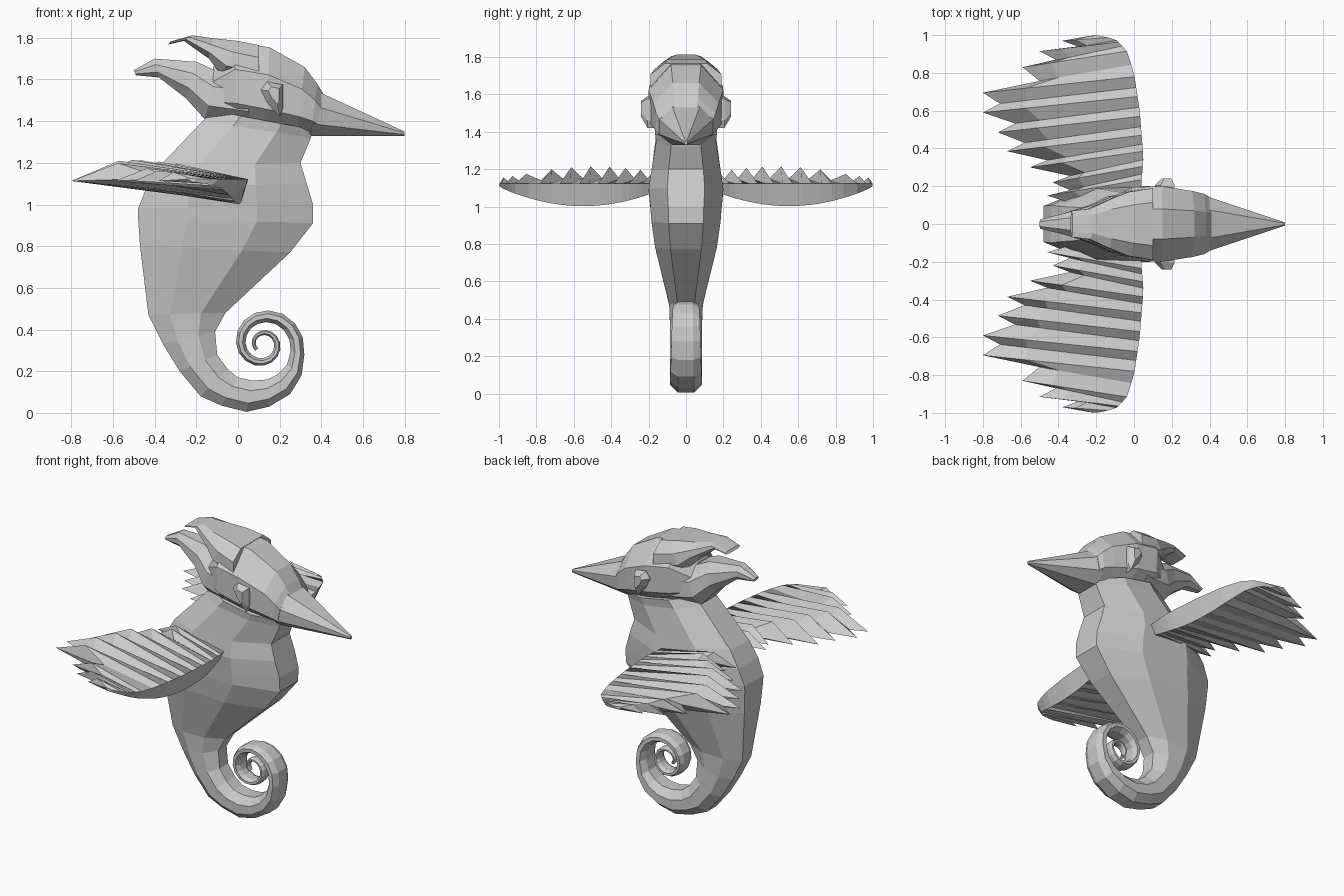
import bpy, bmesh, math
from mathutils import Vector

cube = bpy.data.objects.get("Cube")
if cube:
    bpy.data.objects.remove(cube, do_unlink=True)

grey = bpy.data.materials.new("plain_grey")
grey.use_nodes = True
COLOUR = (0.6, 0.6, 0.6, 1)
grey.diffuse_color = COLOUR
grey.node_tree.nodes["Principled BSDF"].inputs["Base Color"].default_value = COLOUR


def finish(name, bm, mirror=False):
    bmesh.ops.recalc_face_normals(bm, faces=bm.faces)
    mesh = bpy.data.meshes.new(name)
    bm.to_mesh(mesh)
    bm.free()
    mesh.materials.append(grey)
    obj = bpy.data.objects.new(name, mesh)
    bpy.context.collection.objects.link(obj)
    if mirror:
        mod = obj.modifiers.new("Mirror", 'MIRROR')
        mod.use_axis = (False, True, False)
        mod.use_mirror_merge = False
    return obj


def bridge(bm, rings):
    for a, b in zip(rings, rings[1:]):
        n = len(a)
        for i in range(n):
            j = (i + 1) % n
            bm.faces.new((a[i], a[j], b[j], b[i]))
    bm.faces.new(rings[0])
    bm.faces.new(rings[-1])


def loft(name, sections, flat=0.5):
    """Sections are (x, z) of one edge, (x, z) of the other, and half width."""
    bm = bmesh.new()
    half = [(0, flat), (0.28, 1), (0.68, 1), (1, flat)]
    outline = half + [(t, -w) for t, w in reversed(half)]
    rings = []
    for a, b, width in sections:
        a, b = Vector((a[0], 0, a[1])), Vector((b[0], 0, b[1]))
        rings.append([bm.verts.new(a.lerp(b, t) + Vector((0, w * width, 0)))
                      for t, w in outline])
    bridge(bm, rings)
    return finish(name, bm)


# Body from neck to tail, back edge then belly edge
body = [
    ((-0.12, 1.45), (0.36, 1.36), 0.165),
    ((-0.17, 1.40), (0.35, 1.32), 0.16),
    ((-0.38, 1.18), (0.30, 1.20), 0.185),
    ((-0.44, 1.08), (0.33, 1.10), 0.2),
    ((-0.48, 0.98), (0.36, 1.00), 0.19),
    ((-0.48, 0.94), (0.36, 0.91), 0.185),
    ((-0.47, 0.80), (0.25, 0.77), 0.165),
    ((-0.43, 0.47), (-0.06, 0.48), 0.09),
    ((-0.36, 0.33), (-0.11, 0.39), 0.085),
    ((-0.28, 0.20), (-0.10, 0.28), 0.085),
    ((-0.18, 0.08), (-0.05, 0.21), 0.085),
    ((-0.08, 0.035), (0.00, 0.17), 0.085),
    ((0.04, 0.005), (0.07, 0.155), 0.085),
    ((0.15, 0.03), (0.14, 0.16), 0.085),
    ((0.25, 0.09), (0.19, 0.185), 0.083),
    ((0.305, 0.18), (0.235, 0.23), 0.08),
]
# Curled tail tip
STEPS = 26
for i in range(STEPS):
    k = i / (STEPS - 1)
    angle = -0.25 + k * 10.4
    mid = 0.165 * math.exp(-0.14 * angle)
    thick = 0.009 + 0.025 * (1 - k) ** 1.5
    c, s = math.cos(angle), math.sin(angle)
    body.append(((0.12 + (mid + thick) * c, 0.33 + (mid + thick) * s),
                 (0.12 + (mid - thick) * c, 0.33 + (mid - thick) * s),
                 0.015 + 0.063 * (1 - k)))
loft("body_and_tail", body)

# Head, lower edge then upper edge
loft("head", [
    ((-0.14, 1.43), (-0.12, 1.66), 0.12),
    ((0.00, 1.37), (-0.02, 1.78), 0.195),
    ((0.14, 1.34), (0.15, 1.755), 0.2),
    ((0.28, 1.33), (0.32, 1.66), 0.175),
    ((0.35, 1.33), (0.38, 1.58), 0.16),
    ((0.37, 1.33), (0.41, 1.53), 0.145)], 0.4)
loft("beak", [
    ((0.34, 1.33), (0.40, 1.535), 0.148),
    ((0.80, 1.33), (0.80, 1.35), 0.008)], 0.5)

# Two swept-back crests
loft("upper_crest", [
    ((0.10, 1.58), (0.10, 1.765), 0.19),
    ((-0.08, 1.62), (0.00, 1.785), 0.17),
    ((-0.14, 1.70), (-0.12, 1.798), 0.13),
    ((-0.26, 1.785), (-0.22, 1.812), 0.08),
    ((-0.335, 1.768), (-0.325, 1.782), 0.07)], 0.6)
loft("lower_crest", [
    ((0.05, 1.38), (0.05, 1.62), 0.18),
    ((-0.16, 1.41), (-0.10, 1.64), 0.145),
    ((-0.25, 1.51), (-0.20, 1.685), 0.10),
    ((-0.38, 1.61), (-0.40, 1.70), 0.05),
    ((-0.49, 1.62), (-0.50, 1.645), 0.025)], 0.5)

# Faceted eyes on both cheeks
bm = bmesh.new()
lid = [(0.11, 1.55), (0.14, 1.59), (0.215, 1.575),
       (0.215, 1.46), (0.20, 1.42), (0.14, 1.49)]
centre = Vector((0.18, 0, 1.54))
eye_rings = []
for y, size in ((0.16, 1), (0.205, 1), (0.24, 0.5)):
    eye_rings.append([bm.verts.new(centre.lerp(Vector((x, 0, z)), size)
                                   + Vector((0, y, 0))) for x, z in lid])
bridge(bm, eye_rings)
finish("eyes", bm, mirror=True)

# Wings: pleated feathers, one ridge column and one valley column each
EDGE = [(0.1, 0.03), (0.35, 0.05), (0.6, 0.03), (0.8, 0.0),
        (0.92, -0.04), (0.98, -0.1), (1.0, -0.2)]
TIPS = [(-0.46, 0.15), (-0.43, 0.22), (-0.55, 0.3), (-0.67, 0.385),
        (-0.72, 0.485), (-0.8, 0.59), (-0.8, 0.695), (-0.59, 0.83),
        (-0.5, 0.915), (-0.38, 0.97)]


def edge_x(y):
    for (y0, x0), (y1, x1) in zip(EDGE, EDGE[1:]):
        if y <= y1:
            return x0 + (x1 - x0) * max(0, y - y0) / (y1 - y0)
    return EDGE[-1][1]


columns = [(-0.33, 0.11, False)]
for i, (x, y) in enumerate(TIPS):
    columns.append((x, y, True))
    if i < len(TIPS) - 1:
        nx, ny = TIPS[i + 1]
        columns.append((max(x, nx) + 0.09, (y + ny) / 2 - 0.005, False))
columns.append((-0.24, 0.995, False))

bm = bmesh.new()
rings = []
for x, y, ridge in columns:
    lead_y = min(1.0, y + 0.085 * min(1, (1.0 - y) / 0.15))
    lead_x = edge_x(lead_y)
    span = max(0, min(1, (lead_y - 0.1) / 0.9))
    arch = math.sin(math.pi * span) ** 0.8 if span < 1 else 0
    low = 1.11 - 0.108 * arch
    top_z = 1.15 + 0.065 * arch if ridge else 1.125 + 0.025 * arch
    mid_k = 0.72 if ridge else 0.8
    rings.append([bm.verts.new(p) for p in (
        (lead_x - 0.03, lead_y, low),
        (lead_x, lead_y, 1.122),
        (lead_x + (x - lead_x) * mid_k, lead_y + (y - lead_y) * mid_k, top_z),
        (x, y, 1.113 if ridge else 1.122))])
bridge(bm, rings)
finish("wings", bm, mirror=True)
